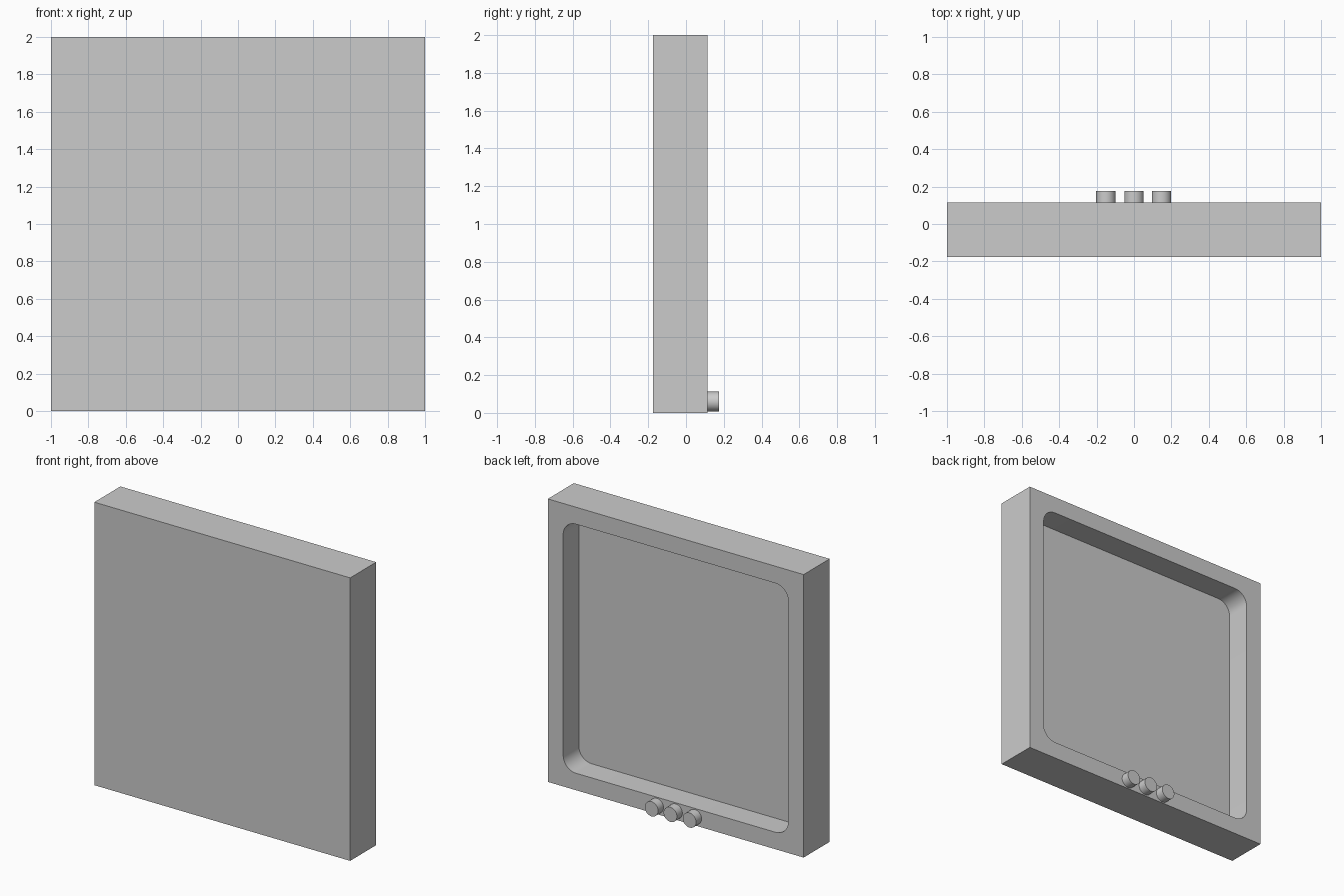
import bpy
import math

if "Cube" in bpy.data.objects:
    bpy.data.objects.remove(bpy.data.objects["Cube"], do_unlink=True)

BACK = 0.115      # rear face of the body
FRONT = -0.176
FLOOR = -0.06     # bottom of the rear recess

grey = bpy.data.materials.new("light grey")
grey.use_nodes = True
colour = (0.6, 0.6, 0.6, 1)
grey.diffuse_color = colour
grey.node_tree.nodes["Principled BSDF"].inputs["Base Color"].default_value = colour


def box(name, width, height, y0, y1):
    bpy.ops.mesh.primitive_cube_add(size=1, location=(0, (y0 + y1) / 2, 1))
    ob = bpy.context.object
    ob.name = name
    ob.scale = (width, y1 - y0, height)
    bpy.ops.object.transform_apply(location=False, rotation=False, scale=True)
    ob.data.materials.append(grey)
    return ob


# Recess cutter: a block whose four depth-wise edges are rounded
cutter = box("recess_cutter", 1.76, 1.76, FLOOR, BACK + 0.2)
weights = cutter.data.attributes.new("bevel_weight_edge", "FLOAT", "EDGE")
for edge in cutter.data.edges:
    a, b = (cutter.data.vertices[i].co for i in edge.vertices)
    weights.data[edge.index].value = 1.0 if abs(a.y - b.y) > 0.01 else 0.0
bevel = cutter.modifiers.new("rounded_corners", "BEVEL")
bevel.limit_method = "WEIGHT"
bevel.width = 0.1
bevel.segments = 10
cutter.hide_render = True

# Square body, hollowed from the back
body = box("body", 2, 2, FRONT, BACK)
cut = body.modifiers.new("recess", "BOOLEAN")
cut.operation = "DIFFERENCE"
cut.solver = "EXACT"
cut.object = cutter
bpy.ops.object.modifier_apply(modifier=cut.name)
bpy.ops.object.shade_smooth_by_angle(angle=math.radians(30))
bpy.data.objects.remove(cutter, do_unlink=True)

# Row of three round knobs on the lower rear frame
for name, x in (("right", -0.15), ("middle", 0), ("left", 0.147)):
    bpy.ops.mesh.primitive_cylinder_add(
        vertices=48, radius=0.052, depth=0.176 - BACK,
        location=(x, (BACK + 0.176) / 2, 0.06), rotation=(math.pi / 2, 0, 0))
    knob = bpy.context.object
    knob.name = name + "_knob"
    knob.data.materials.append(grey)
    bpy.ops.object.shade_smooth_by_angle(angle=math.radians(30))
